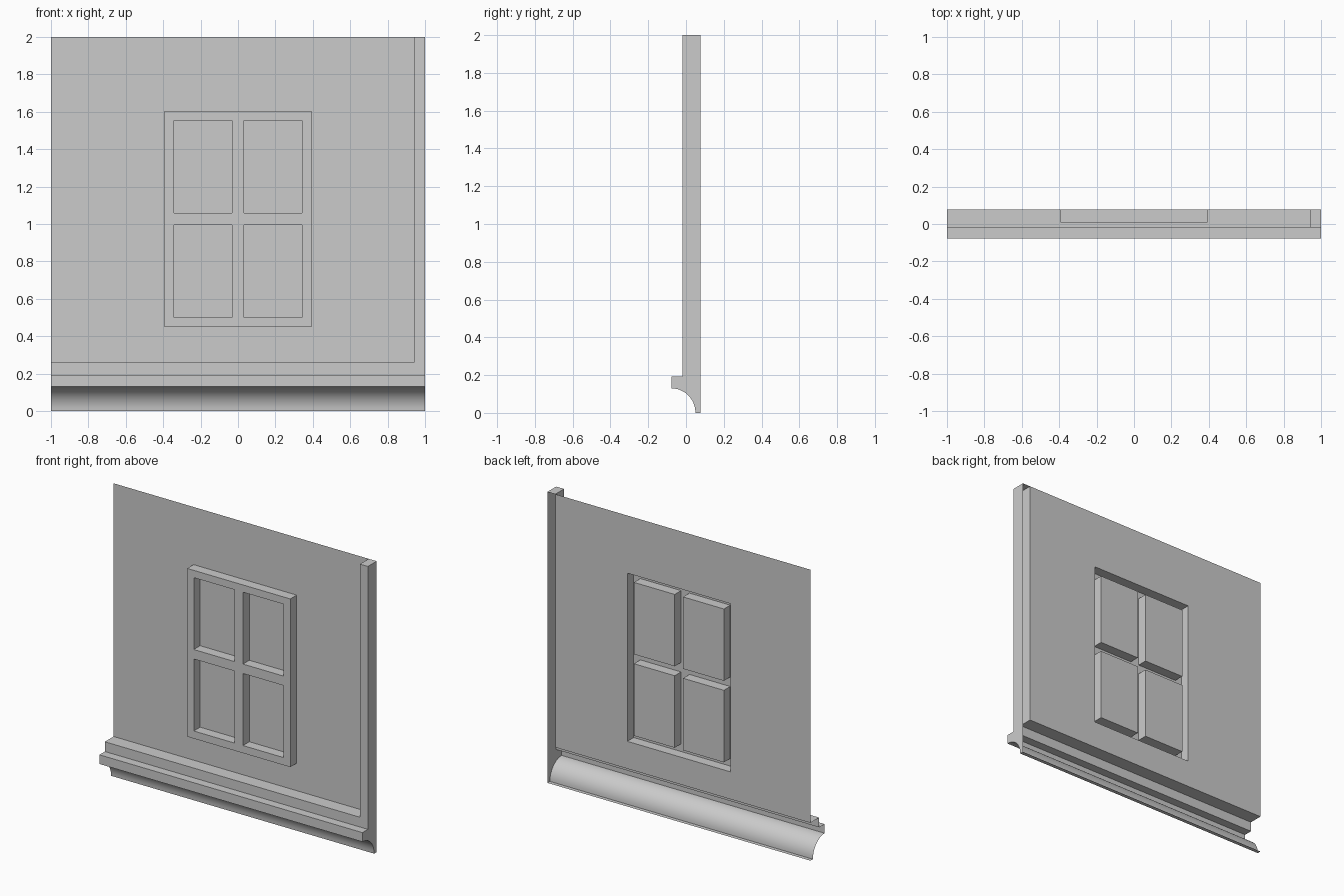
import bpy, bmesh, math

if "Cube" in bpy.data.objects:
    bpy.data.objects.remove(bpy.data.objects["Cube"])

BACK, FRONT, LIP = 0.077, -0.018, -0.077   # wall plane, pillar face, moulding lip
FRAME_Y = 0.008                            # front of window frame
BAND_TOP, PILLAR_X = 0.26, 0.94


def make(name, faces, smooth=False):
    """Build an object from a list of faces, each a list of points."""
    bm = bmesh.new()
    for pts in faces:
        bm.faces.new([bm.verts.new(p) for p in pts])
    bmesh.ops.remove_doubles(bm, verts=bm.verts[:], dist=1e-5)
    me = bpy.data.meshes.new(name)
    bm.to_mesh(me)
    bm.free()
    ob = bpy.data.objects.new(name, me)
    bpy.context.collection.objects.link(ob)
    if smooth:
        bpy.ops.object.select_all(action='DESELECT')
        ob.select_set(True)
        bpy.context.view_layer.objects.active = ob
        bpy.ops.object.shade_smooth_by_angle(angle=math.radians(30))
    return ob


def rect(x0, z0, x1, z1, y):
    return [(x0, y, z0), (x1, y, z0), (x1, y, z1), (x0, y, z1)]


def ring(a, b):
    """Four quads joining two rectangles."""
    return [[a[i], a[(i + 1) % 4], b[(i + 1) % 4], b[i]] for i in range(4)]


def sweep_x(profile, x0, x1):
    """Open (y, z) profile carried along x."""
    return [[(x0, *p), (x0, *q), (x1, *q), (x1, *p)]
            for p, q in zip(profile, profile[1:])]


# Window layout: alternating frame bars and panes
xs = [-0.392, -0.342, -0.032, 0.032, 0.342, 0.392]
zs = [0.448, 0.50, 0.995, 1.06, 1.554, 1.604]
hole = (xs[0], zs[0], xs[-1], zs[-1])

# Wall sheet with the window opening
make("wall", ring(rect(-1, BAND_TOP, PILLAR_X, 2, BACK), rect(*hole, BACK)))

# Window frame shell, with recessed panes
frame = ring(rect(*hole, BACK), rect(*hole, FRAME_Y))
panes = []
for i in range(5):
    for j in range(5):
        cell = (xs[i], zs[j], xs[i + 1], zs[j + 1])
        if i % 2 and j % 2:
            frame += ring(rect(*cell, FRAME_Y), rect(*cell, BACK))
            panes.append(rect(*cell, BACK))
        else:
            frame.append(rect(*cell, FRAME_Y))
make("window_frame", frame)
make("window_panes", panes)

# Corner pillar, open at the back
plan = [(PILLAR_X, BACK), (PILLAR_X, FRONT), (1, FRONT), (1, BACK)]
pillar = [[(*p, BAND_TOP), (*q, BAND_TOP), (*q, 2), (*p, 2)]
          for p, q in zip(plan, plan[1:])]
pillar.append([(*p, 2) for p in plan])
make("corner_pillar", pillar)

# Base moulding: band, lip, cove and foot; closed on the pillar end only
ledge = [(BACK, BAND_TOP), (FRONT, BAND_TOP)]
lower = [(FRONT, BAND_TOP), (FRONT, 0.193), (LIP, 0.193)]
n = 12
for k in range(n + 1):
    a = math.pi / 2 * (1 - k / n)
    lower.append((LIP + 0.127 * math.cos(a), 0.13 * math.sin(a)))
lower.append((BACK, 0))
base = sweep_x(ledge, -1, PILLAR_X) + sweep_x(lower, -1, 1)
base.append([(1, *p) for p in ledge[:1] + lower])
make("base_moulding", base, smooth=True)
